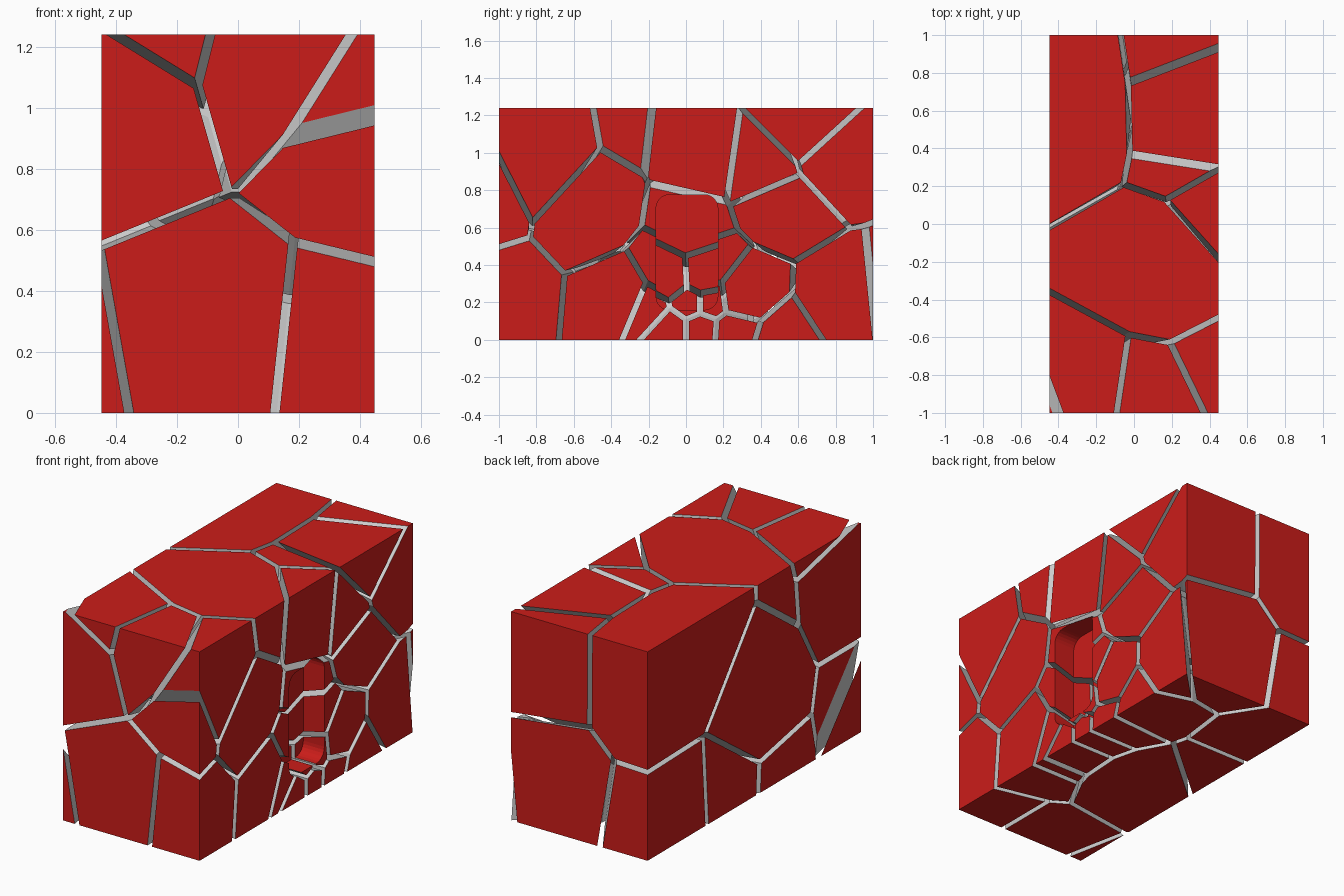
import bpy, bmesh, math
from mathutils import Vector

if "Cube" in bpy.data.objects:
    bpy.data.objects.remove(bpy.data.objects["Cube"])

HX, HY, TOP = 0.448, 1.0, 1.24     # block half sizes and height
GAP = 0.015                        # half of the crack width


def material(name, color):
    m = bpy.data.materials.new(name)
    m.diffuse_color = color
    m.use_nodes = True
    m.node_tree.nodes["Principled BSDF"].inputs["Base Color"].default_value = m.diffuse_color
    return m


RED = material("red_surface", (0.6, 0.012, 0.01, 1))
GREY = material("grey_fracture", (0.6, 0.6, 0.6, 1))

# Large pieces: front, middle, back, left side
large_seeds = [
    (-.28, -.95, 1.06), (-.20, -.92, 1.19), (0, -.95, 1.14), (.35, -.78, .92),
    (.39, -1.1, .757), (.03, -.95, .30), (.273, -.95, .274), (-.81, -1.12, .15),
    (.12, -.33, 1.0), (.60, .10, .95), (.40, .45, .90), (.43, .64, 1.09),
    (.39, .744, .976), (.39, .51, .76), (.50, .85, .20), (.30, 1.05, .22),
    (-.43, .62, .97), (-.30, .03, .50), (-.40, .60, .10), (-.40, .30, .12),
    (-.10, -.05, .10), (.40, -.52, .68), (.42, -.32, .22), (.40, .50, -.03),
]
# Small pieces crowded around the slot on the right side
small_seeds = [
    (.30, .02, .60), (.38, -.10, .35), (.38, .10, .36), (.42, -.20, .17),
    (.42, .02, .20), (.42, .13, .20), (.42, .28, .22), (.42, -.08, .06),
    (.42, .08, .06), (.42, .24, .05),
]


def mesh_object(name, bm, mats):
    me = bpy.data.meshes.new(name)
    bm.to_mesh(me)
    bm.free()
    for m in mats:
        me.materials.append(m)
    ob = bpy.data.objects.new(name, me)
    bpy.context.collection.objects.link(ob)
    return ob


def slot_cutter():
    # Upright slot with rounded corners
    bm = bmesh.new()
    y0, y1, z0, z1, r = -.16, .17, .16, .775, .07
    corners = [(y1 - r, z1 - r), (y0 + r, z1 - r), (y0 + r, z0 + r), (y1 - r, z0 + r)]
    ring = []
    for i, (y, z) in enumerate(corners):
        for k in range(7):
            a = math.pi / 2 * (i + k / 6)
            ring.append(bm.verts.new((.31, y + r * math.cos(a), z + r * math.sin(a))))
    face = bm.faces.new(ring)
    ext = bmesh.ops.extrude_face_region(bm, geom=[face])
    moved = [g for g in ext["geom"] if isinstance(g, bmesh.types.BMVert)]
    bmesh.ops.translate(bm, verts=moved, vec=(.4, 0, 0))
    bmesh.ops.recalc_face_normals(bm, faces=bm.faces[:])
    ob = mesh_object("slot_cutter", bm, [RED, GREY])
    ob.hide_render = True
    ob.hide_set(True)
    return ob


def block_piece(name, seed, others):
    # Trim the whole block by the mid plane towards every other seed
    bm = bmesh.new()
    bmesh.ops.create_cube(bm, size=1)
    bmesh.ops.scale(bm, vec=(2 * HX, 2 * HY, TOP), verts=bm.verts[:])
    bmesh.ops.translate(bm, vec=(0, 0, TOP / 2), verts=bm.verts[:])
    for o in sorted(others, key=lambda p: (p - seed).length):
        n = (o - seed).normalized()
        bmesh.ops.bisect_plane(bm, geom=bm.verts[:] + bm.edges[:] + bm.faces[:],
                               dist=1e-5, plane_co=(o + seed) / 2 - n * GAP,
                               plane_no=n, clear_outer=True)
        if not bm.faces:
            bm.free()
            return None
        rim = [e for e in bm.edges if e.is_boundary]
        if rim:
            bmesh.ops.edgeloop_fill(bm, edges=rim, mat_nr=1)
    bmesh.ops.recalc_face_normals(bm, faces=bm.faces[:])
    return mesh_object(name, bm, [RED, GREY])


cutter = slot_cutter()
seeds = [Vector(s) for s in large_seeds + small_seeds]
for i, s in enumerate(seeds):
    kind = "block_piece" if i < len(large_seeds) else "slot_piece"
    ob = block_piece(f"{kind}_{i + 1}", s, [o for o in seeds if o is not s])
    if ob is None:
        continue
    # Carve the slot only from pieces that reach it
    co = [v.co for v in ob.data.vertices]
    lo = [min(c[k] for c in co) for k in range(3)]
    hi = [max(c[k] for c in co) for k in range(3)]
    if hi[0] > .31 and lo[1] < .17 and hi[1] > -.16 and lo[2] < .775 and hi[2] > .16:
        mod = ob.modifiers.new("slot", 'BOOLEAN')
        mod.operation = 'DIFFERENCE'
        mod.solver = 'EXACT'
        mod.object = cutter
        bpy.context.view_layer.objects.active = ob
        bpy.ops.object.modifier_apply(modifier=mod.name)
        if not ob.data.polygons:
            bpy.data.objects.remove(ob)

bpy.data.objects.remove(cutter)
